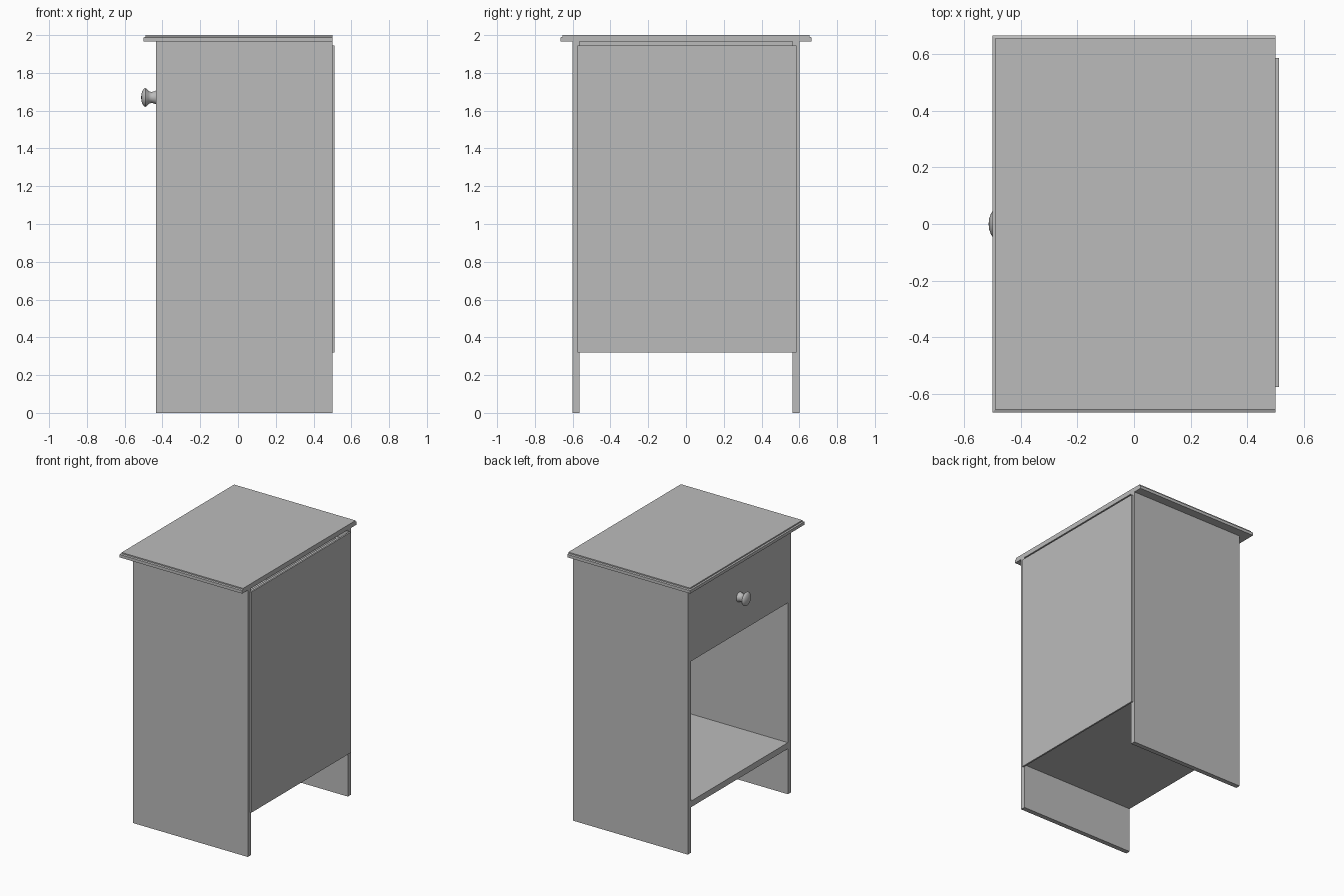
import bpy
import bmesh
import math
from mathutils import Matrix

cube = bpy.data.objects.get("Cube")
if cube:
    bpy.data.objects.remove(cube, do_unlink=True)

# Single painted finish
paint = bpy.data.materials.new("grey paint")
paint.use_nodes = True
GREY = (0.5, 0.5, 0.5, 1)
paint.diffuse_color = GREY
paint.node_tree.nodes["Principled BSDF"].inputs["Base Color"].default_value = GREY


def add_object(name, bm):
    bmesh.ops.recalc_face_normals(bm, faces=bm.faces)
    mesh = bpy.data.meshes.new(name)
    bm.to_mesh(mesh)
    bm.free()
    mesh.materials.append(paint)
    obj = bpy.data.objects.new(name, mesh)
    bpy.context.collection.objects.link(obj)
    return obj


def board(name, x, y, z):
    """Box given by its (low, high) extents on each axis."""
    bm = bmesh.new()
    bmesh.ops.create_cube(bm, size=1)
    for v in bm.verts:
        v.co = [r[0] if c < 0 else r[1] for c, r in zip(v.co, (x, y, z))]
    return add_object(name, bm)


FRONT, BACK = -0.435, 0.5
OUTER, INNER = 0.6, 0.565
TOP_UNDER = 1.965
DRAWER_LOW = 1.41

# Carcass
board("left_side_panel", (FRONT, BACK), (-OUTER, -INNER), (0, TOP_UNDER))
board("right_side_panel", (FRONT, BACK), (INNER, OUTER), (0, TOP_UNDER))
board("shelf", (FRONT, BACK), (-INNER, INNER), (0.335, 0.38))
board("back_panel", (BACK, 0.512), (-0.575, 0.585), (0.32, 1.945))

# Drawer: front plus a thin open box behind it
board("drawer_front", (FRONT, FRONT + 0.035), (-INNER, INNER), (DRAWER_LOW, TOP_UNDER))
BOX = FRONT + 0.035
board("drawer_bottom", (BOX, 0.45), (-0.55, 0.55), (DRAWER_LOW + 0.01, DRAWER_LOW + 0.03))
for name, s in (("drawer_left_wall", -1), ("drawer_right_wall", 1)):
    board(name, (BOX, 0.45), sorted((s * 0.53, s * 0.55)), (DRAWER_LOW + 0.03, 1.9))
board("drawer_rear_wall", (0.43, 0.45), (-0.53, 0.53), (DRAWER_LOW + 0.03, 1.9))

# Table top: moulded edge on the front and both ends, flush at the back
bm = bmesh.new()
rings = []
for inset, z in ((0, TOP_UNDER), (0, 1.987), (0.01, 1.991), (0.01, 2.0)):
    x, y = -0.5 + inset, 0.665 - inset
    rings.append([bm.verts.new(p) for p in
                  ((x, -y, z), (BACK, -y, z), (BACK, y, z), (x, y, z))])
for low, high in zip(rings, rings[1:]):
    for i in range(4):
        j = (i + 1) % 4
        bm.faces.new((low[i], low[j], high[j], high[i]))
bm.faces.new(rings[0])
bm.faces.new(rings[-1])
add_object("table_top", bm)

# Turned knob: (distance from drawer front, radius), spun about the x axis
profile = [(0, 0), (0, 0.036), (0.012, 0.031), (0.025, 0.029), (0.038, 0.034),
           (0.048, 0.045), (0.056, 0.05), (0.063, 0.047), (0.07, 0.036),
           (0.076, 0.02), (0.078, 0)]
bm = bmesh.new()
verts = [bm.verts.new((-d, 0, r)) for d, r in profile]
edges = [bm.edges.new(pair) for pair in zip(verts, verts[1:])]
bmesh.ops.spin(bm, geom=verts + edges, cent=(0, 0, 0), axis=(1, 0, 0),
               angle=math.tau, steps=32)
bmesh.ops.remove_doubles(bm, verts=bm.verts, dist=0.0001)
bmesh.ops.transform(bm, matrix=Matrix.Translation((FRONT, 0, 1.67)), verts=bm.verts)
knob = add_object("drawer_knob", bm)
bpy.ops.object.select_all(action="DESELECT")
knob.select_set(True)
bpy.context.view_layer.objects.active = knob
bpy.ops.object.shade_smooth_by_angle(angle=math.radians(40))
